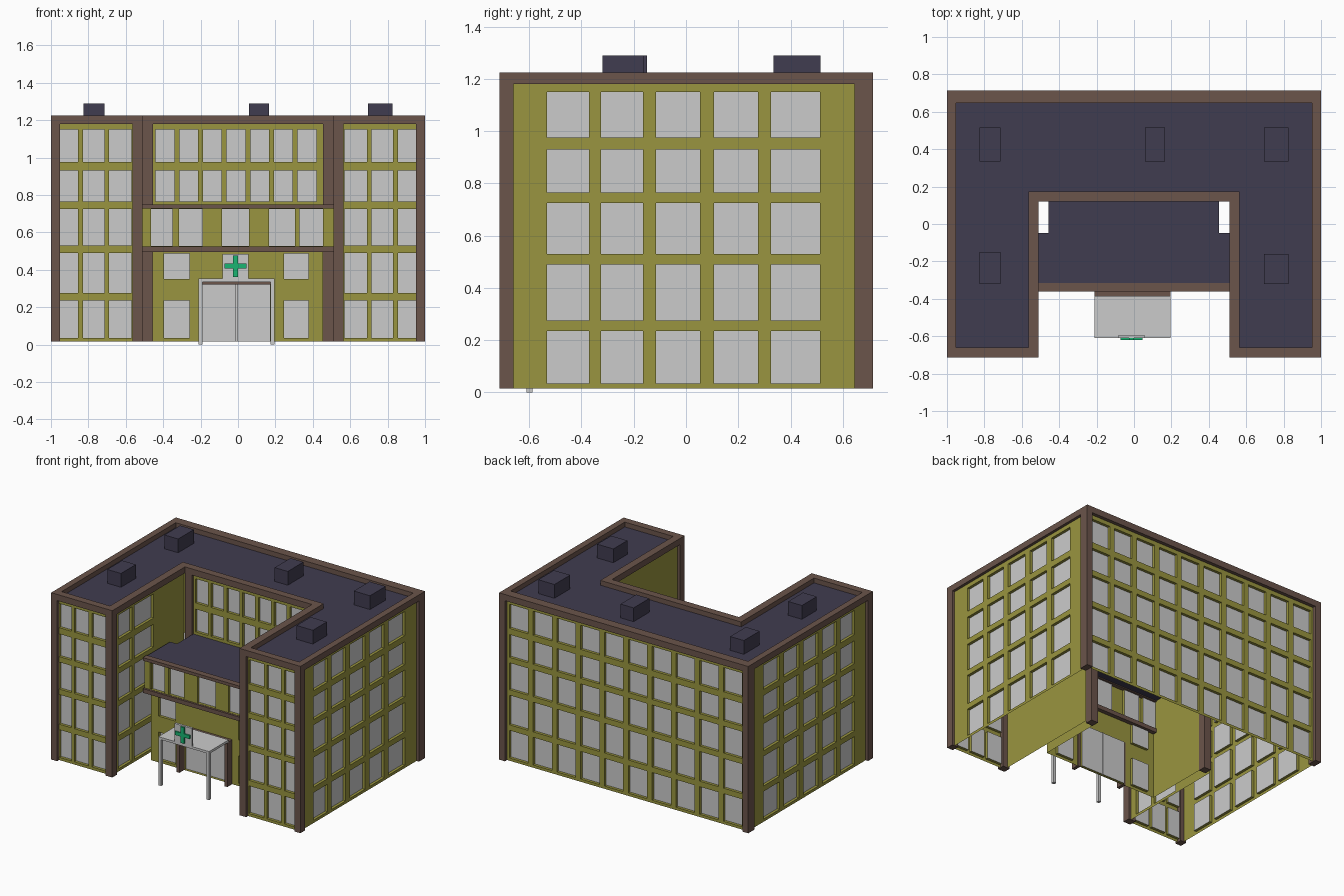
import bpy, bmesh
from mathutils import Vector

if "Cube" in bpy.data.objects:
    bpy.data.objects.remove(bpy.data.objects["Cube"])


def material(name, r, g, b):
    m = bpy.data.materials.new(name)
    m.diffuse_color = (r, g, b, 1)
    m.use_nodes = True
    m.node_tree.nodes["Principled BSDF"].inputs["Base Color"].default_value = m.diffuse_color
    return m


YELLOW = material("yellow_render", 0.32, 0.30, 0.05)
BROWN = material("brown_trim", 0.147, 0.089, 0.07)
NAVY = material("navy_roof", 0.051, 0.045, 0.08)
GREEN = material("green_sign", 0.01, 0.46, 0.17)
GREY = None


def finish(name, bm, mat):
    me = bpy.data.meshes.new(name)
    bm.to_mesh(me)
    bm.free()
    ob = bpy.data.objects.new(name, me)
    bpy.context.collection.objects.link(ob)
    if mat:
        me.materials.append(mat)
    return ob


def box(name, x0, x1, y0, y1, z0, z1, mat=None):
    bm = bmesh.new()
    bmesh.ops.create_cube(bm, size=1)
    for v in bm.verts:
        v.co = Vector(((x0 + x1) / 2 + v.co.x * (x1 - x0),
                       (y0 + y1) / 2 + v.co.y * (y1 - y0),
                       (z0 + z1) / 2 + v.co.z * (z1 - z0)))
    return finish(name, bm, mat)


def wall(name, u_dir, dist, u0, u1, z0, z1, rects=(), depth=0.02):
    """Wall sheet with recessed window openings; u_dir runs along the wall,
    the outward normal is u_dir x up, dist is the offset along that normal."""
    u_vec = Vector(u_dir)
    n = u_vec.cross(Vector((0, 0, 1)))
    bm, panes = bmesh.new(), bmesh.new()

    def pt(u, z, d=0.0):
        return u_vec * u + n * (dist - d) + Vector((0, 0, z))

    def quad(b, *pts):
        b.faces.new([b.verts.new(p) for p in pts])

    us = sorted({u0, u1} | {u for r in rects for u in r[:2]})
    zs = sorted({z0, z1} | {z for r in rects for z in r[2:]})
    for a, b in zip(us, us[1:]):
        for c, d in zip(zs, zs[1:]):
            mu, mz = (a + b) / 2, (c + d) / 2
            if not any(r[0] < mu < r[1] and r[2] < mz < r[3] for r in rects):
                quad(bm, pt(a, c), pt(b, c), pt(b, d), pt(a, d))
    for a, b, c, d in rects:
        corners = [(a, c), (b, c), (b, d), (a, d)]
        for p, q in zip(corners, corners[1:] + corners[:1]):
            quad(bm, pt(*p), pt(*q), pt(*q, depth), pt(*p, depth))
        quad(panes, *[pt(*p, depth) for p in corners])
    bmesh.ops.remove_doubles(bm, verts=bm.verts, dist=1e-5)
    finish(name, bm, YELLOW)
    if rects:
        finish(name + "_windows", panes, GREY)
    else:
        panes.free()


def grid(cols, rows):
    return [(a, b, c, d) for a, b in cols for c, d in rows]


def flip(cols):
    return [(-b, -a) for a, b in cols]


ROWS = [(0.035, 0.235), (0.275, 0.49), (0.53, 0.725), (0.765, 0.93), (0.975, 1.15)]
SIDE = [(-0.532, -0.372), (-0.326, -0.165), (-0.115, 0.054), (0.107, 0.276), (0.326, 0.513)]
WING = [(-0.952, -0.855), (-0.83, -0.715), (-0.69, -0.57)]
BACK = [(-0.935 + i * 0.191, -0.785 + i * 0.191) for i in range(10)]
COURT = [(-0.44 + i * 0.1265, -0.34 + i * 0.1265) for i in range(7)]
INNER = [(-0.61, -0.46), (-0.43, -0.21)]
B, T = 0.015, 1.19
X, Y, NX, NY = (1, 0, 0), (0, 1, 0), (-1, 0, 0), (0, -1, 0)

# Outer walls of the U-shaped building
wall("right_wall", Y, 0.98, -0.69, 0.69, B, T, grid(SIDE, ROWS))
wall("left_wall", NY, 0.98, -0.69, 0.69, B, T, grid(flip(SIDE), ROWS))
wall("back_wall", NX, 0.69, -0.98, 0.98, B, T, grid(BACK, ROWS))
wall("left_wing_front", X, 0.69, -0.98, -0.53, B, T, grid(WING, ROWS))
wall("right_wing_front", X, 0.69, 0.53, 0.98, B, T, grid(flip(WING), ROWS))

# Courtyard walls
wall("left_wing_court_wall", Y, -0.53, -0.69, 0.14, B, T, grid(INNER, ROWS))
wall("right_wing_court_wall", NY, -0.53, -0.14, 0.69, B, T)
wall("court_back_wall", X, -0.14, -0.53, 0.53, 0.735, T, grid(COURT, ROWS[3:]))

# Corner columns
for s, side in ((-1, "left"), (1, "right")):
    for name, xa, xb, ya, yb in (("outer_front", 0.953, 1.0, -0.713, -0.66),
                                 ("outer_back", 0.953, 1.0, 0.645, 0.715),
                                 ("wing_inner", 0.51, 0.565, -0.713, -0.66),
                                 ("court", 0.455, 0.51, 0.12, 0.175)):
        x0, x1 = sorted((s * xa, s * xb))
        box(f"{side}_{name}_column", x0, x1, ya, yb, B, 1.18, BROWN)

# Parapet running round the U
outer = [(-1, -0.713), (-0.51, -0.713), (-0.51, 0.12), (0.51, 0.12),
         (0.51, -0.713), (1, -0.713), (1, 0.715), (-1, 0.715)]
inner = [(-0.953, -0.66), (-0.565, -0.66), (-0.565, 0.175), (0.565, 0.175),
         (0.565, -0.66), (0.953, -0.66), (0.953, 0.648), (-0.953, 0.648)]
bm = bmesh.new()
rings = [[bm.verts.new((x, y, z)) for x, y in loop]
         for loop, z in ((outer, 1.18), (outer, 1.225), (inner, 1.225), (inner, 1.18))]
for k in range(4):
    r, q = rings[k], rings[(k + 1) % 4]
    for i in range(8):
        j = (i + 1) % 8
        bm.faces.new((r[i], r[j], q[j], q[i]))
bmesh.ops.recalc_face_normals(bm, faces=bm.faces)
finish("parapet", bm, BROWN)

# Main roof and rooftop boxes
box("left_wing_roof", -0.96, -0.56, -0.67, 0.17, 1.182, 1.19, NAVY)
box("right_wing_roof", 0.56, 0.96, -0.67, 0.17, 1.182, 1.19, NAVY)
box("back_roof", -0.96, 0.96, 0.17, 0.655, 1.182, 1.19, NAVY)
for i, (x0, x1, y0, y1) in enumerate([(-0.825, -0.715, 0.335, 0.515), (0.06, 0.165, 0.335, 0.515),
                                      (0.695, 0.825, 0.335, 0.515), (-0.825, -0.715, -0.32, -0.15),
                                      (0.695, 0.825, -0.32, -0.16)]):
    box(f"roof_vent_{i + 1}", x0, x1, y0, y1, 1.188, 1.29, NAVY)

# Entrance block: lower storey, wider upper storey, roof and bands
lower = grid([(-0.395, -0.26), (0.245, 0.378)], [(0.035, 0.235), (0.35, 0.488)])
door = (-0.19, 0.172, 0.016, 0.33)
upper = grid([(-0.465, -0.35), (-0.315, -0.19), (-0.085, 0.06), (0.165, 0.305), (0.33, 0.455)],
             [(0.527, 0.725)])
wall("entrance_lower_wall", X, 0.345, -0.457, 0.455, B, 0.51, lower + [door])
wall("entrance_upper_wall", X, 0.345, -0.51, 0.51, 0.51, 0.74, upper)
for u, side in ((NY, "left"), (Y, "right")):
    a, b = (-0.12, 0.345) if u == NY else (-0.345, 0.12)
    wall(f"entrance_{side}_lower_side", u, 0.456, a, b, B, 0.735)
    a, b = (0.05, 0.345) if u == NY else (-0.345, -0.05)
    wall(f"entrance_{side}_upper_side", u, 0.51, a, b, 0.51, 0.735)
box("entrance_roof_front", -0.512, 0.512, -0.33, -0.047, 0.735, 0.745, NAVY)
box("entrance_roof_back", -0.457, 0.455, -0.047, 0.14, 0.735, 0.745, NAVY)
box("entrance_top_band", -0.512, 0.512, -0.36, -0.315, 0.728, 0.75, BROWN)
box("entrance_middle_band", -0.512, 0.512, -0.36, -0.315, 0.495, 0.525, BROWN)

# Door frame and canopy on posts
box("door_mullion", -0.013, -0.003, -0.335, -0.322, B, 0.33)
box("door_lintel", -0.212, 0.195, -0.40, -0.34, 0.322, 0.338, BROWN)
box("canopy", -0.212, 0.195, -0.61, -0.385, 0.335, 0.352)
for x, side in ((-0.212, "left"), (0.173, "right")):
    box(f"{side}_door_jamb", x, x + 0.022, -0.40, -0.34, B, 0.325, BROWN)
    box(f"{side}_canopy_post", x, x + 0.022, -0.61, -0.588, 0, 0.337)

# Sign panel with green cross
box("sign_panel", -0.083, 0.056, -0.61, -0.593, 0.35, 0.483)
box("sign_upright", -0.028, 0.0, -0.62, -0.609, 0.36, 0.477, GREEN)
box("sign_crossbar_left", -0.073, -0.028, -0.62, -0.609, 0.406, 0.432, GREEN)
box("sign_crossbar_right", 0.0, 0.045, -0.62, -0.609, 0.406, 0.432, GREEN)
